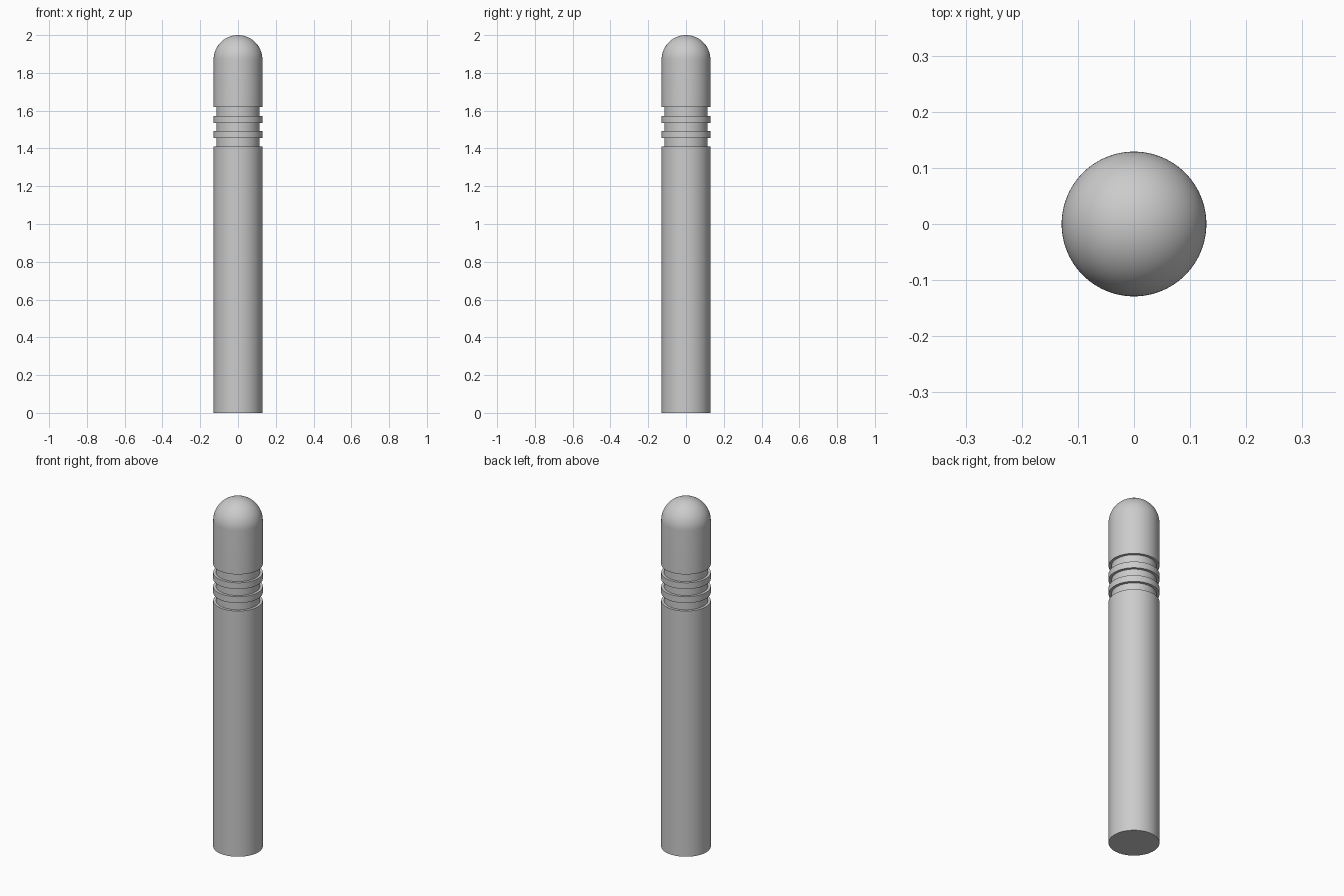
import bpy, bmesh, math
from mathutils import Vector

cube = bpy.data.objects.get("Cube")
if cube:
    bpy.data.objects.remove(cube, do_unlink=True)

RADIUS, GROOVE_RADIUS, HEIGHT = 0.129, 0.114, 2.0
SEGMENTS, DOME_STEPS = 96, 20
DOME_BASE = HEIGHT - RADIUS

# Painted metal
grey = bpy.data.materials.new("grey_metal")
grey.use_nodes = True
colour = (0.6, 0.6, 0.6, 1)
grey.diffuse_color = colour
grey.node_tree.nodes["Principled BSDF"].inputs["Base Color"].default_value = colour

# Post profile: flat base and straight shaft
profile = [(0, 0), (RADIUS, 0)]

# Three grooves, leaving two raised rings between them
for low, high in ((1.41, 1.456), (1.492, 1.536), (1.572, 1.62)):
    profile += [(RADIUS, low), (GROOVE_RADIUS, low),
                (GROOVE_RADIUS, high), (RADIUS, high)]

# Domed cap
for i in range(DOME_STEPS + 1):
    a = math.pi / 2 * i / DOME_STEPS
    profile.append((RADIUS * math.cos(a), DOME_BASE + RADIUS * math.sin(a)))

# Revolve the profile into one closed post
bm = bmesh.new()
verts = [bm.verts.new((r, 0, z)) for r, z in profile]
edges = [bm.edges.new(pair) for pair in zip(verts, verts[1:])]
bmesh.ops.spin(bm, geom=verts + edges, cent=Vector(), axis=Vector((0, 0, 1)),
               angle=math.tau, steps=SEGMENTS)
bmesh.ops.remove_doubles(bm, verts=bm.verts, dist=0.0001)
bmesh.ops.recalc_face_normals(bm, faces=bm.faces)
mesh = bpy.data.meshes.new("bollard_post")
bm.to_mesh(mesh)
bm.free()
mesh.materials.append(grey)

post = bpy.data.objects.new("bollard_post", mesh)
bpy.context.collection.objects.link(post)
bpy.ops.object.select_all(action="DESELECT")
post.select_set(True)
bpy.context.view_layer.objects.active = post
bpy.ops.object.shade_smooth_by_angle(angle=math.radians(30))
